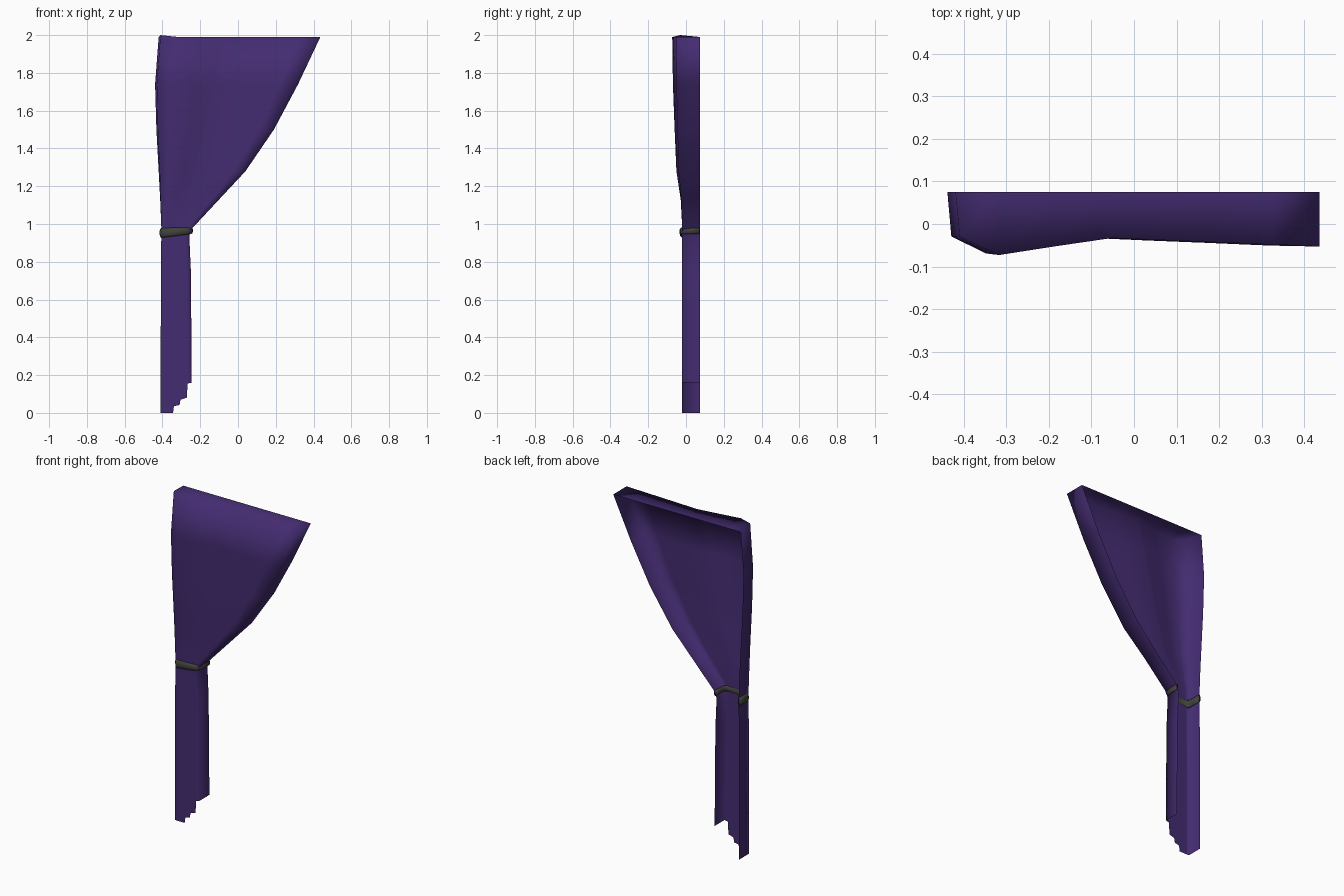
import bpy, bmesh, math
from mathutils import Vector

if "Cube" in bpy.data.objects:
    bpy.data.objects.remove(bpy.data.objects["Cube"])

def material(name, rgb):
    m = bpy.data.materials.new(name)
    m.diffuse_color = (*rgb, 1)
    m.use_nodes = True
    m.node_tree.nodes["Principled BSDF"].inputs["Base Color"].default_value = m.diffuse_color
    return m

purple = material("purple_cloth", (0.057, 0.025, 0.165))
dark = material("dark_band", (0.055, 0.055, 0.045))

def lerp_table(table, t):
    for (a, u), (b, v) in zip(table, table[1:]):
        if t <= b:
            return u + (v - u) * (t - a) / (b - a)
    return table[-1][1]

def add_object(name, bm, mat):
    for fc in bm.faces:
        fc.smooth = True
    mesh = bpy.data.meshes.new(name)
    bm.to_mesh(mesh)
    bm.free()
    mesh.materials.append(mat)
    ob = bpy.data.objects.new(name, mesh)
    bpy.context.collection.objects.link(ob)
    return ob

# Curtain rows: height, left edge, right edge, amount of front bulge
rows = [(1.99, -0.42, 0.436, 1.0), (1.74, -0.439, 0.318, 0.93),
        (1.5, -0.432, 0.19, 0.76), (1.28, -0.42, 0.04, 0.58),
        (1.13, -0.412, -0.10, 0.15), (0.98, -0.406, -0.24, 0.0),
        (0.94, -0.406, -0.258, 0.0), (0.76, -0.408, -0.25, 0.0),
        (0.45, -0.409, -0.247, 0.0), (0.2, -0.41, -0.245, 0.0),
        (0.0, -0.41, -0.245, 0.0)]
# Columns across the cloth, with the stepped hem height of each
hem = [(0, 0), (0.12, 0), (0.27, 0), (0.40, 0.0), (0.43, 0.035), (0.61, 0.042),
       (0.64, 0.07), (0.84, 0.08), (0.87, 0.155), (1, 0.16)]
bulge = [(0, -0.03), (0.12, -0.073), (0.27, -0.053), (0.43, -0.033), (1, -0.053)]

# Curtain: a hollow shell, open at the back and at the hem
bm = bmesh.new()
front, back = [], []
for i, (z, x0, x1, w) in enumerate(rows):
    f, b = [], []
    for t, h in hem:
        x = x0 + (x1 - x0) * t
        zz = h if i == len(rows) - 1 else z
        y = -0.02 * (1 - w) + lerp_table(bulge, t) * w
        shift = 0.01 * w if t == 0 else 0
        top = 0.01 if i == 0 and t == 0 else 0
        f.append(bm.verts.new((x + shift, y, zz + top)))
        # only the rim of the back is needed
        rim = i == 0 or t in (0, 1)
        b.append(bm.verts.new((x, 0.075, zz)) if rim else None)
    front.append(f)
    back.append(b)

n, m = len(rows), len(hem)
for i in range(n - 1):
    for j in range(m - 1):
        bm.faces.new((front[i][j], front[i + 1][j], front[i + 1][j + 1], front[i][j + 1]))
    # side walls
    bm.faces.new((back[i][0], back[i + 1][0], front[i + 1][0], front[i][0]))
    bm.faces.new((front[i][-1], front[i + 1][-1], back[i + 1][-1], back[i][-1]))
for j in range(m - 1):
    # top cap
    bm.faces.new((front[0][j], front[0][j + 1], back[0][j + 1], back[0][j]))
add_object("curtain", bm, purple)

# Tie band: flattened tube wrapped round the sides and front, tilted slightly
path = [(-0.407, 0.072), (-0.407, 0.03), (-0.407, -0.008), (-0.395, -0.024),
        (-0.33, -0.026), (-0.27, -0.024), (-0.25, -0.008), (-0.247, 0.03), (-0.247, 0.072)]
pts = [Vector((x, y, 0)) for x, y in path]
S = 8
bm = bmesh.new()
rings = []
for i, p in enumerate(pts):
    d = (pts[min(i + 1, len(pts) - 1)] - pts[max(i - 1, 0)]).normalized()
    out = Vector((d.y, -d.x, 0))
    u = (p.x + 0.327) / 0.08
    half = 0.022 - 0.004 * u
    ring = []
    for k in range(S):
        q = 2 * math.pi * k / S
        v = p + out * (0.009 * math.cos(q))
        v.z = 0.959 + 0.006 * u + half * math.sin(q)
        ring.append(bm.verts.new(v))
    rings.append(ring)
for p, q in zip(rings, rings[1:]):
    for k in range(S):
        bm.faces.new((p[k], q[k], q[(k + 1) % S], p[(k + 1) % S]))
# end caps
bm.faces.new(rings[0])
bm.faces.new(rings[-1][::-1])
bmesh.ops.recalc_face_normals(bm, faces=bm.faces)
# make sure the band faces outwards
if bm.calc_volume(signed=True) < 0:
    bmesh.ops.reverse_faces(bm, faces=bm.faces)
add_object("tie_band", bm, dark)
